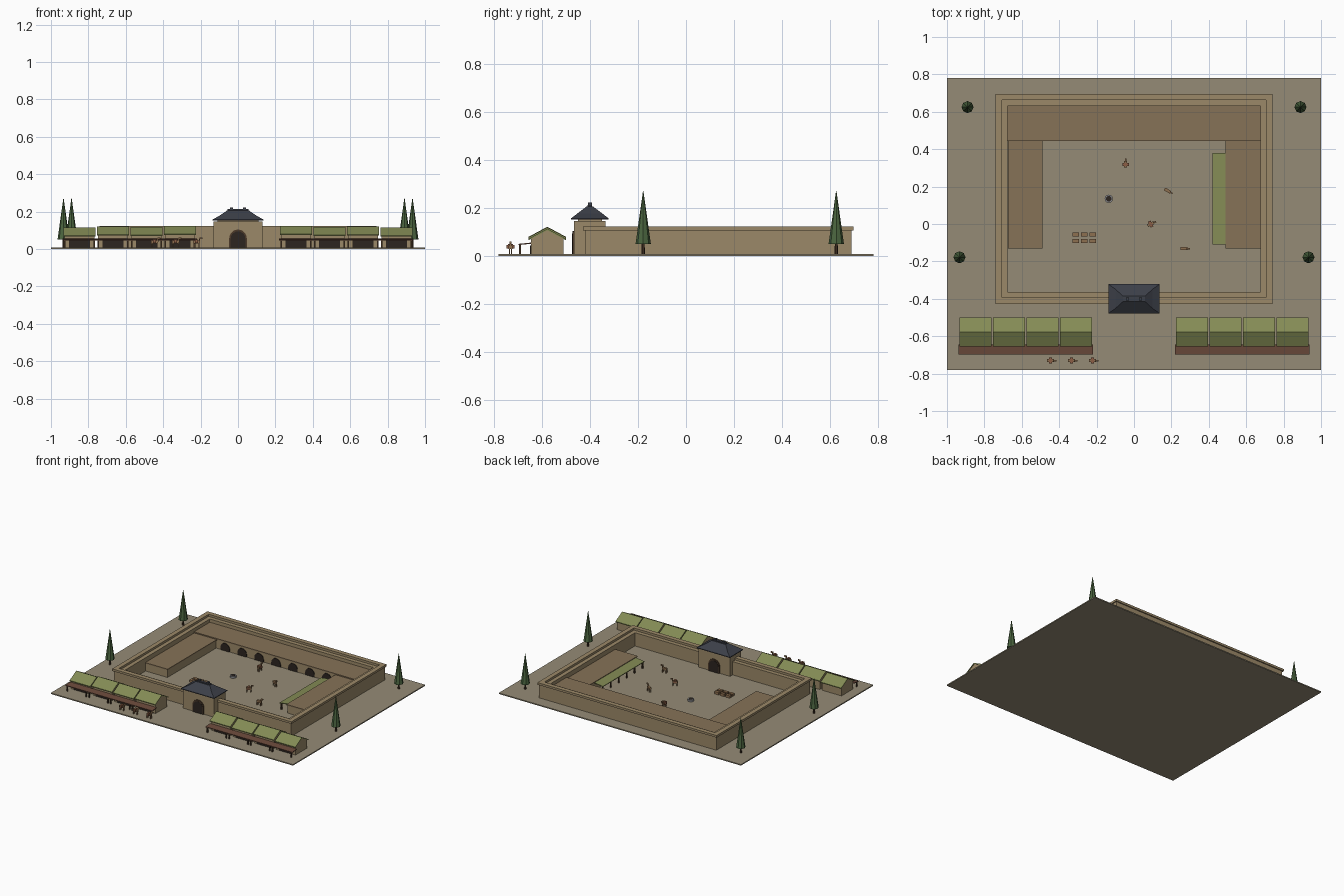
import bpy, bmesh, math
from mathutils import Matrix, Vector

if "Cube" in bpy.data.objects:
    bpy.data.objects.remove(bpy.data.objects["Cube"])

G = 0.008  # top of the ground slab


def mat(name, r, g, b):
    m = bpy.data.materials.new(name)
    m.diffuse_color = (r, g, b, 1)
    m.use_nodes = True
    m.node_tree.nodes["Principled BSDF"].inputs["Base Color"].default_value = m.diffuse_color
    return m


EARTH = mat("earth", 0.30, 0.26, 0.18)
WALL = mat("mud_wall", 0.33, 0.25, 0.14)
FLAT = mat("flat_roof", 0.24, 0.17, 0.095)
GREEN = mat("green_cloth", 0.23, 0.26, 0.09)
SLATE = mat("slate", 0.045, 0.05, 0.065)
DARK = mat("dark_opening", 0.025, 0.018, 0.014)
WOOD = mat("wood", 0.07, 0.04, 0.022)
AWN = mat("red_brown", 0.15, 0.07, 0.045)
LEAF = mat("foliage", 0.07, 0.13, 0.05)
HIDE = mat("hide", 0.27, 0.16, 0.08)
PACK = mat("pack", 0.26, 0.11, 0.06)
STONE = mat("stone", 0.25, 0.25, 0.26)


def finish(name, bm, material):
    bmesh.ops.recalc_face_normals(bm, faces=bm.faces)
    me = bpy.data.meshes.new(name)
    bm.to_mesh(me)
    bm.free()
    ob = bpy.data.objects.new(name, me)
    me.materials.append(material)
    bpy.context.collection.objects.link(ob)
    return ob


def add_box(bm, x0, x1, y0, y1, z0, z1):
    m = Matrix.Translation(((x0 + x1) / 2, (y0 + y1) / 2, (z0 + z1) / 2))
    bmesh.ops.create_cube(bm, size=1, matrix=m @ Matrix.Diagonal((x1 - x0, y1 - y0, z1 - z0, 1)))


def boxes(name, material, *dims):
    bm = bmesh.new()
    for d in dims:
        add_box(bm, *d)
    return finish(name, bm, material)


def prism(name, pts, vec, material):
    """Extrude a closed 3D outline along vec."""
    bm = bmesh.new()
    f = bm.faces.new([bm.verts.new(p) for p in pts])
    r = bmesh.ops.extrude_face_region(bm, geom=[f])
    bmesh.ops.translate(bm, vec=vec, verts=[v for v in r["geom"] if isinstance(v, bmesh.types.BMVert)])
    bm.faces.ensure_lookup_table()
    return finish(name, bm, material)


def cone(name, material, x, y, z0, z1, r0, r1, sides):
    bm = bmesh.new()
    bmesh.ops.create_cone(bm, cap_ends=True, segments=sides, radius1=r0, radius2=r1, depth=z1 - z0,
                          matrix=Matrix.Translation((x, y, (z0 + z1) / 2)))
    return finish(name, bm, material)


def arch(name, x, y, depth, half, height, material):
    """Round-topped opening panel facing the front."""
    spring = height - half
    pts = [(x - half, y, G), (x + half, y, G)]
    pts += [(x + half * math.cos(a), y, G + spring + half * math.sin(a))
            for a in [math.pi * i / 10 for i in range(11)]]
    return prism(name, pts, (0, depth, 0), material)


# ground slab
boxes("ground", EARTH, (-1, 1, -0.78, 0.78, 0, G))


# perimeter wall with coping set to the outside edge
def ring(name, material, x, y0, y1, t, z0, z1):
    return boxes(name, material, (-x, x, y0, y0 + t, z0, z1), (-x, x, y1 - t, y1, z0, z1),
                 (-x, -x + t, y0 + t, y1 - t, z0, z1), (x - t, x, y0 + t, y1 - t, z0, z1))


ring("perimeter_wall", WALL, 0.732, -0.42, 0.688, 0.056, G, 0.107)
ring("wall_coping", WALL, 0.74, -0.428, 0.696, 0.034, 0.107, 0.123)

# courtyard buildings with flat roofs
for name, x0, x1, y0, y1, h in (("back_hall", -0.675, 0.675, 0.45, 0.632, 0.075),
                                ("left_wing", -0.675, -0.495, -0.125, 0.45, 0.065),
                                ("right_wing", 0.495, 0.675, -0.125, 0.45, 0.065)):
    boxes(name, WALL, (x0, x1, y0, y1, G, h))
    e = 0.005
    boxes(name + "_roof", FLAT, (x0 - (e if x0 > 0 else 0), x1 + (e if x1 < 0 else 0),
                                 y0 - e, y1, h, h + 0.008))

# arcade on the back hall
for i in range(7):
    arch("arcade_arch", -0.42 + 0.14 * i, 0.446, 0.006, 0.038, 0.056, DARK)

# lean-to shelter along the right wing
prism("shelter_roof", [(0.42, -0.11, 0.054), (0.495, -0.11, 0.064), (0.495, -0.11, 0.069), (0.42, -0.11, 0.059)],
      (0, 0.49, 0), GREEN)
boxes("shelter_posts", WOOD, *[(0.425, 0.433, y - 0.004, y + 0.004, G, 0.056)
                               for y in [-0.10 + 0.094 * i for i in range(6)]])

# gatehouse
GY = -0.40
boxes("gatehouse", WALL, (-0.13, 0.13, GY - 0.066, GY + 0.066, G, 0.146))
boxes("gate_roof_neck", WALL, (-0.11, 0.11, GY - 0.05, GY + 0.05, 0.146, 0.156))
for y in (GY - 0.072, GY + 0.064):
    arch("gate_frame", 0, y, 0.008, 0.047, 0.096, WOOD)
    arch("gate_opening", 0, y - 0.002, 0.012, 0.039, 0.086, DARK)

# hipped gate roof lofted from stacked rectangles
bm = bmesh.new()
loops = []
for hx, hy, z in ((0.137, 0.078, 0.152), (0.137, 0.078, 0.157), (0.10, 0.052, 0.177), (0.058, 0.014, 0.206)):
    loops.append([bm.verts.new((sx * hx, GY + sy * hy, z)) for sx, sy in ((-1, -1), (1, -1), (1, 1), (-1, 1))])
for a, b in zip(loops, loops[1:]):
    for i in range(4):
        j = (i + 1) % 4
        bm.faces.new((a[i], a[j], b[j], b[i]))
bm.faces.new(loops[0][::-1])
bm.faces.new(loops[-1])
finish("gate_roof", bm, SLATE)
boxes("gate_ridge", SLATE, (-0.055, 0.055, GY - 0.01, GY + 0.01, 0.20, 0.213),
      *[(s * 0.034 - 0.008, s * 0.034 + 0.008, GY - 0.008, GY + 0.008, 0.213, 0.222) for s in (-1, 1)])

# market stalls, four on each side of the gate
for side in (-1, 1):
    for i in range(4):
        cx = side * (0.31 + 0.179 * i)
        d = (0.002, -0.002, 0.0, -0.006)[i]
        x0, x1 = cx - 0.08, cx + 0.08
        zb, za = 0.078 + d, 0.113 + d
        prism("stall_body", [(x0, -0.645, G), (x0, -0.51, G), (x0, -0.51, zb), (x0, -0.577, za), (x0, -0.645, zb)],
              (x1 - x0, 0, 0), WALL)
        r0 = cx - 0.085
        prism("stall_roof", [(r0, -0.655, zb - 0.006), (r0, -0.577, za), (r0, -0.499, zb - 0.006),
                             (r0, -0.499, zb), (r0, -0.577, za + 0.007), (r0, -0.655, zb)],
              (0.17, 0, 0), GREEN)
        boxes("stall_opening", DARK, (cx - 0.056, cx + 0.056, -0.648, -0.64, G, 0.044))
        # front canopy and its posts
        a0 = cx - 0.09
        prism("stall_canopy", [(a0, -0.697, 0.046), (a0, -0.645, 0.051), (a0, -0.645, 0.056), (a0, -0.697, 0.051)],
              (0.18, 0, 0), AWN)
        boxes("canopy_posts", WOOD, *[(cx + s * 0.078 - 0.004, cx + s * 0.078 + 0.004, -0.695, -0.687, G, 0.048)
                                      for s in (-1, 1)])

# conical trees
for x, y in ((-0.89, 0.625), (0.89, 0.625), (-0.933, -0.178), (0.933, -0.178)):
    cone("tree_trunk", WOOD, x, y, G, 0.055, 0.007, 0.006, 6)
    cone("tree_crown", LEAF, x, y, 0.05, 0.27, 0.032, 0.001, 8)


# pack animals
def animal(x, y, angle, packed):
    place = Matrix.Translation((x, y, G)) @ Matrix.Rotation(math.radians(angle), 4, "Z")
    legs = [(sx * 0.014 - 0.002, sx * 0.014 + 0.002, sy * 0.005 - 0.002, sy * 0.005 + 0.002, 0, 0.022)
            for sx in (-1, 1) for sy in (-1, 1)]
    parts = [boxes("animal_body", HIDE, (-0.019, 0.018, -0.008, 0.008, 0.021, 0.036),
                   (0.014, 0.02, -0.004, 0.004, 0.03, 0.05), (0.015, 0.031, -0.004, 0.004, 0.044, 0.053),
                   *legs)]
    if packed:
        parts.append(boxes("animal_pack", PACK, (-0.009, 0.007, -0.017, -0.008, 0.023, 0.038),
                           (-0.009, 0.007, 0.008, 0.017, 0.023, 0.038), (-0.009, 0.007, -0.01, 0.01, 0.036, 0.043)))
    for ob in parts:
        ob.data.transform(place)


for ax, ay, ang, pk in ((-0.446, -0.73, 0, True), (-0.334, -0.73, 0, True), (-0.222, -0.73, 0, True),
                        (-0.045, 0.32, 90, True), (0.18, 0.178, -30, False),
                        (0.09, 0.0, 25, True), (0.268, -0.132, 0, False)):
    animal(ax, ay, ang, pk)

# courtyard well
cone("well", STONE, -0.135, 0.135, G, 0.022, 0.022, 0.022, 12)
cone("well_water", DARK, -0.135, 0.135, 0.02, 0.0225, 0.015, 0.015, 12)

# stacked goods in the courtyard
for i in range(3):
    for j in range(2):
        x, y = -0.312 + 0.046 * i, -0.09 + 0.034 * j
        boxes("crate", HIDE, (x - 0.018, x + 0.018, y - 0.011, y + 0.011, G, 0.026))
